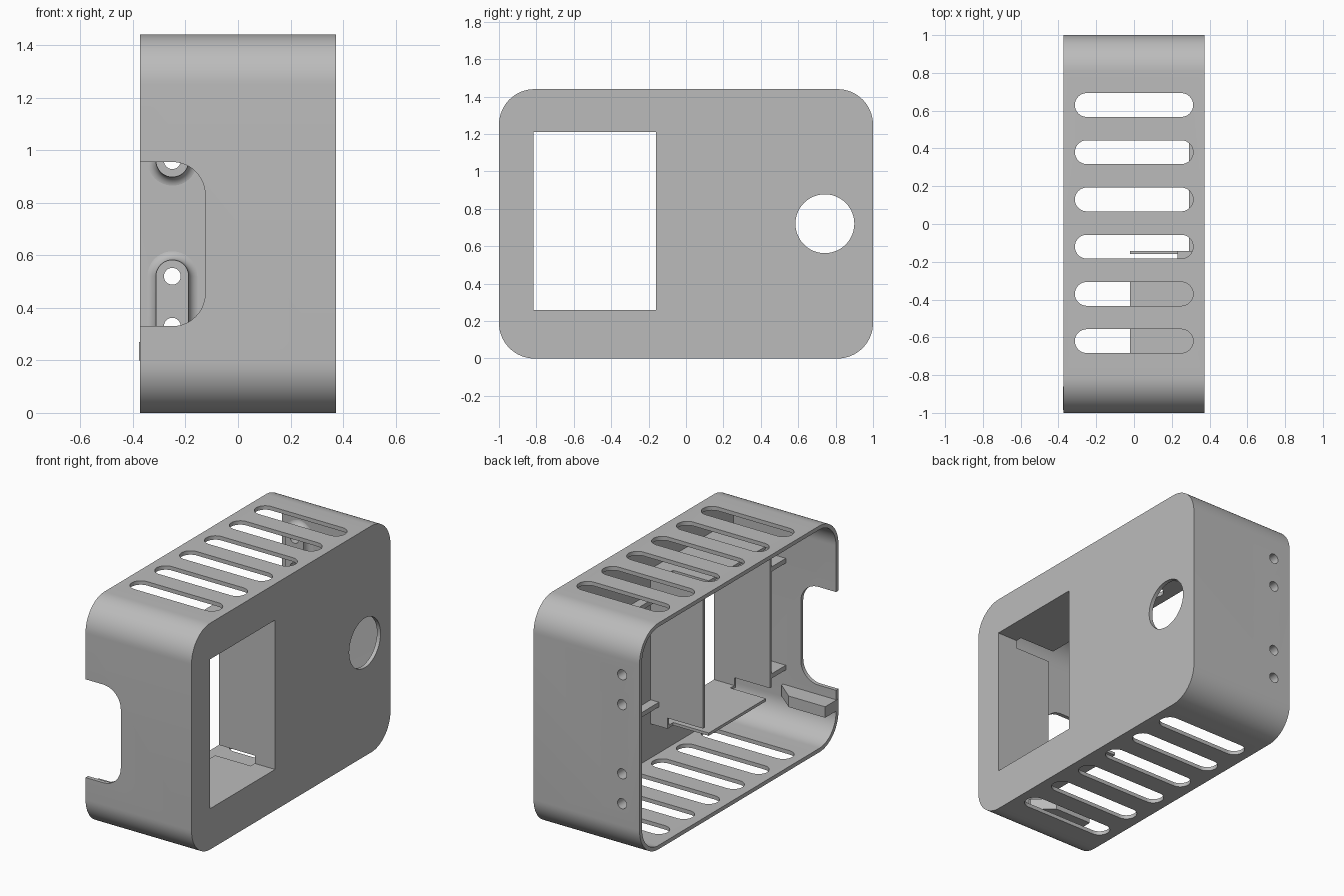
import bpy, bmesh, math
from mathutils import Vector

if "Cube" in bpy.data.objects:
    bpy.data.objects.remove(bpy.data.objects["Cube"])

grey = bpy.data.materials.new("plain_grey")
grey.use_nodes = True
COLOUR = (0.5, 0.5, 0.5, 1)
grey.diffuse_color = COLOUR
grey.node_tree.nodes["Principled BSDF"].inputs["Base Color"].default_value = COLOUR


def place(axis, u, v, d):
    """Map a flat profile point to space, with depth along the axis."""
    return {"x": (d, u, v), "y": (u, d, v), "z": (u, v, d)}[axis]


def rounded(u0, u1, v0, v1, r=0, steps=12):
    """Rectangle outline with rounded corners."""
    if r == 0:
        return [(u0, v0), (u1, v0), (u1, v1), (u0, v1)]
    points = []
    centres = [(u1 - r, v1 - r), (u0 + r, v1 - r), (u0 + r, v0 + r), (u1 - r, v0 + r)]
    for q, (cu, cv) in enumerate(centres):
        for i in range(steps + 1):
            a = math.pi / 2 * (q + i / steps)
            p = (cu + r * math.cos(a), cv + r * math.sin(a))
            if not points or (Vector(p) - Vector(points[-1])).length > 1e-5:
                points.append(p)
    if (Vector(points[0]) - Vector(points[-1])).length < 1e-5:
        points.pop()
    return points


def loft(name, axis, sections):
    """Closed solid through (outline, depth) sections."""
    bm = bmesh.new()
    rings = [[bm.verts.new(place(axis, u, v, d)) for u, v in pts] for pts, d in sections]
    n = len(rings[0])
    for a, b in zip(rings, rings[1:]):
        for i in range(n):
            bm.faces.new((a[i], a[(i + 1) % n], b[(i + 1) % n], b[i]))
    bm.faces.new(rings[0])
    bm.faces.new(rings[-1])
    bmesh.ops.recalc_face_normals(bm, faces=bm.faces)
    mesh = bpy.data.meshes.new(name)
    bm.to_mesh(mesh)
    bm.free()
    obj = bpy.data.objects.new(name, mesh)
    bpy.context.collection.objects.link(obj)
    mesh.materials.append(grey)
    return obj


def prism(name, axis, pts, d0, d1):
    return loft(name, axis, [(pts, d0), (pts, d1)])


def box(name, x, y, z):
    return prism(name, "z", rounded(*x, *y), *z)


def cut(obj, cutters):
    """Subtract the cutters, bake the result and remove them."""
    for c in cutters:
        c.hide_render = True
        mod = obj.modifiers.new("cut", "BOOLEAN")
        mod.operation, mod.solver, mod.object = "DIFFERENCE", "EXACT", c
    graph = bpy.context.evaluated_depsgraph_get()
    mesh = bpy.data.meshes.new_from_object(obj.evaluated_get(graph))
    obj.modifiers.clear()
    obj.data = mesh
    for c in cutters:
        bpy.data.objects.remove(c)


def smooth(obj):
    bpy.ops.object.select_all(action="DESELECT")
    obj.select_set(True)
    bpy.context.view_layer.objects.active = obj
    bpy.ops.object.shade_smooth_by_angle(angle=math.radians(30))


HALF, WALL, TOP = 0.373, 0.025, 1.44
WIN_Y, WIN_Z = (-0.815, -0.16), (0.26, 1.21)
HOLES = (0.33, 0.52, 0.96, 1.15)
BOSS_X = -0.25


def screw_holes():
    return [prism("hole_cutter", "y", rounded(BOSS_X - 0.032, BOSS_X + 0.032, z - 0.032, z + 0.032, 0.032, 8),
                  0.8, 1.1) for z in HOLES]


# Open-sided case with rounded corners
case = prism("case_shell", "x", rounded(-1, 1, 0, TOP, 0.19, 16), -HALF, HALF)
inside = rounded(-1 + WALL, 1 - WALL, WALL, TOP - WALL, 0.19 - WALL, 16)
cutters = [prism("cavity_cutter", "x", inside, -1, HALF - WALL)]

# Window and round opening in the face plate
cutters.append(prism("window_cutter", "x", rounded(*WIN_Y, *WIN_Z), 0.2, 0.5))
cutters.append(prism("round_cutter", "x", rounded(0.585, 0.9, 0.563, 0.878, 0.1575, 12), 0.2, 0.5))

# Vent slots through top and bottom
for i in range(6):
    y = 0.63 - 0.25 * i
    cutters.append(prism("vent_cutter", "z", rounded(-0.313, 0.313, y - 0.063, y + 0.063, 0.063), -0.1, 1.6))

# Cable notch in the front wall and screw holes in the back wall
cutters.append(prism("notch_cutter", "y", rounded(-0.7, -0.125, 0.33, 0.955, 0.125), -1.1, -0.9))
cut(case, cutters + screw_holes())
smooth(case)

# Frame around the window with relieved corners
frame = box("window_frame", (-0.02, HALF - 0.01), (WIN_Y[0] - 0.018, WIN_Y[1] + 0.018),
            (WIN_Z[0] - 0.018, WIN_Z[1] + 0.018))
reliefs = [prism("frame_cutter", "x", rounded(*WIN_Y, *WIN_Z), -0.2, 0.5)]
for y in WIN_Y:
    for z in WIN_Z:
        reliefs.append(box("relief_cutter", (-0.1, 0.23), (y - 0.04, y + 0.04), (z - 0.05, z + 0.05)))
cut(frame, reliefs)

# Stiffening ribs either side of the frame
for label, z in (("lower", 0.38), ("upper", 1.06)):
    box(label + "_front_rib", (-0.02, 0.36), (-0.985, WIN_Y[0] - 0.01), (z - 0.015, z + 0.015))
    box(label + "_back_rib", (0.29, 0.36), (WIN_Y[1] + 0.01, 0.53), (z - 0.015, z + 0.015))

# Filleted screw bosses inside the back wall
for label, (z0, z1) in (("lower", HOLES[:2]), ("upper", HOLES[2:])):
    sections = []
    for i in range(7):
        a = math.pi / 2 * i / 6
        r = 0.0625 + 0.04 * (1 - math.sin(a))
        sections.append((rounded(BOSS_X - r, BOSS_X + r, z0 - r, z1 + r, r),
                         0.976 - 0.04 * (1 - math.cos(a))))
    sections.append((sections[-1][0], 0.925))
    boss = loft(label + "_screw_boss", "y", sections)
    cut(boss, screw_holes())
    smooth(boss)

# Catch bar below the notch with a tapered root
loft("catch_bar", "x", [(rounded(-0.985, -0.86, 0.2, 0.27), -0.377),
                        (rounded(-0.985, -0.86, 0.2, 0.27), -0.12),
                        (rounded(-0.985, -0.96, 0.2, 0.27), 0.0)])
